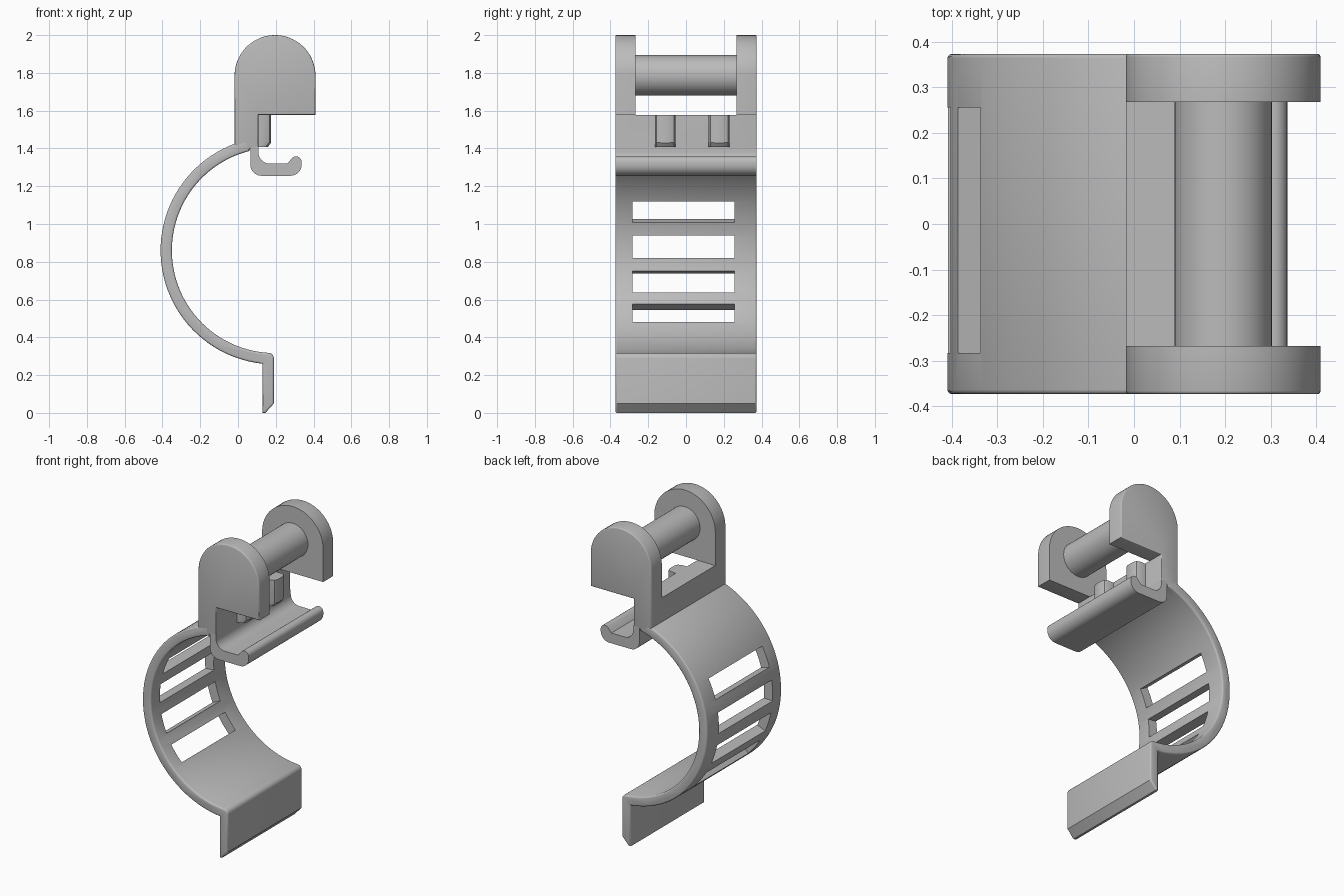
import bpy, bmesh, math

if "Cube" in bpy.data.objects:
    bpy.data.objects.remove(bpy.data.objects["Cube"], do_unlink=True)

grey = bpy.data.materials.new("plain grey")
grey.use_nodes = True
colour = (0.5, 0.5, 0.5, 1)
grey.diffuse_color = colour
grey.node_tree.nodes["Principled BSDF"].inputs["Base Color"].default_value = colour

HALF = 0.374          # half the width of the clip
CX, CZ = 0.193, 0.86  # centre of the curved band
R_OUT, R_IN = 0.603, 0.543


def arc(cx, cz, r, a0, a1, n):
    """Points on an arc in the x-z plane, angles in degrees."""
    steps = [math.radians(a0 + (a1 - a0) * i / n) for i in range(n + 1)]
    return [(cx + r * math.cos(a), cz + r * math.sin(a)) for a in steps]


def prism(name, profile, y0, y1, rounding=0.0):
    """Extrude an x-z profile along y, optionally rounding the end rims."""
    bm = bmesh.new()
    face = bm.faces.new([bm.verts.new((x, y0, z)) for x, z in profile])
    ext = bmesh.ops.extrude_face_region(bm, geom=[face], use_keep_orig=True)
    verts = [g for g in ext["geom"] if isinstance(g, bmesh.types.BMVert)]
    bmesh.ops.translate(bm, verts=verts, vec=(0, y1 - y0, 0))
    bmesh.ops.recalc_face_normals(bm, faces=bm.faces)
    if rounding:
        rims = [e for e in bm.edges if abs(e.verts[0].co.y - e.verts[1].co.y) < 1e-5]
        bmesh.ops.bevel(bm, geom=rims, offset=rounding, segments=3,
                        profile=0.5, affect='EDGES', clamp_overlap=True)
    mesh = bpy.data.meshes.new(name)
    bm.to_mesh(mesh)
    bm.free()
    mesh.materials.append(grey)
    ob = bpy.data.objects.new(name, mesh)
    bpy.context.collection.objects.link(ob)
    return ob


def activate(ob):
    bpy.ops.object.select_all(action='DESELECT')
    ob.select_set(True)
    bpy.context.view_layer.objects.active = ob


def cut(ob, cutter):
    cutter.hide_render = True
    mod = ob.modifiers.new("cut", 'BOOLEAN')
    mod.operation = 'DIFFERENCE'
    mod.solver = 'EXACT'
    mod.object = cutter
    activate(ob)
    bpy.ops.object.modifier_apply(modifier=mod.name)
    bpy.data.objects.remove(cutter, do_unlink=True)


parts = []

# Curved band with the straight tab at its lower end
band = prism("curved_band",
             arc(CX, CZ, R_OUT, 104, 264, 48)
             + [(0.13, 0.25), (0.13, 0), (0.145, 0), (0.19, 0.05)]
             + arc(0.16, 0.288, 0.03, 0, 90, 6)
             + arc(CX, CZ, R_IN, 266, 104, 48),
             -HALF, HALF, 0.01)
# Four radial slots
for i in range(4):
    start = 15.9 - 20 * i
    a0, a1 = 180 - start, 180 - start - 12.5
    wedge = arc(CX, CZ, 0.45, a0, a1, 1) + arc(CX, CZ, 0.7, a1, a0, 1)
    cut(band, prism("slot_cutter", wedge, -0.283, 0.256))
parts.append(band)

# Upper bracket: low wall with a round-topped cheek at each end
bracket = prism("upper_bracket",
                [(-0.018, 1.422), (0.06, 1.39), (0.065, 1.4), (0.108, 1.4),
                 (0.108, 1.578), (0.41, 1.578)]
                + arc(0.196, 1.786, 0.214, 0, 180, 36),
                -HALF, HALF, 0.012)
cut(bracket, prism("gap_cutter", [(-0.2, 1.578), (0.6, 1.578), (0.6, 2.2), (-0.2, 2.2)],
                   -0.268, 0.268))
parts.append(bracket)

# Round bar between the cheeks
parts.append(prism("cross_bar", arc(0.196, 1.787, 0.107, 0, 352.5, 47), -0.29, 0.29))

# Hooked lip below the wall
parts.append(prism("hook_lip",
                   [(0.065, 1.41)]
                   + arc(0.125, 1.315, 0.06, 180, 270, 8)
                   + arc(0.277, 1.315, 0.06, 270, 360, 8)
                   + arc(0.307, 1.328, 0.03, 0, 130, 8)
                   + [(0.262, 1.32)]
                   + arc(0.168, 1.38, 0.06, 270, 180, 8)
                   + [(0.108, 1.41)],
                   -HALF, HALF))

# Two small faceted teeth on the inner face of the wall
for side, y in (("right", -0.11), ("left", 0.175)):
    tooth = prism("tooth_" + side,
                  [(0.1, 1.577), (0.175, 1.577), (0.175, 1.43), (0.158, 1.408), (0.1, 1.408)],
                  y - 0.055, y + 0.055)
    bm = bmesh.new()
    bm.from_mesh(tooth.data)
    upright = [e for e in bm.edges
               if all(v.co.x > 0.15 for v in e.verts)
               and abs(e.verts[0].co.y - e.verts[1].co.y) < 1e-5]
    bmesh.ops.bevel(bm, geom=upright, offset=0.03, segments=2, profile=0.5, affect='EDGES')
    bm.to_mesh(tooth.data)
    bm.free()
    parts.append(tooth)

for ob in parts:
    activate(ob)
    bpy.ops.object.shade_smooth_by_angle(angle=math.radians(32))
